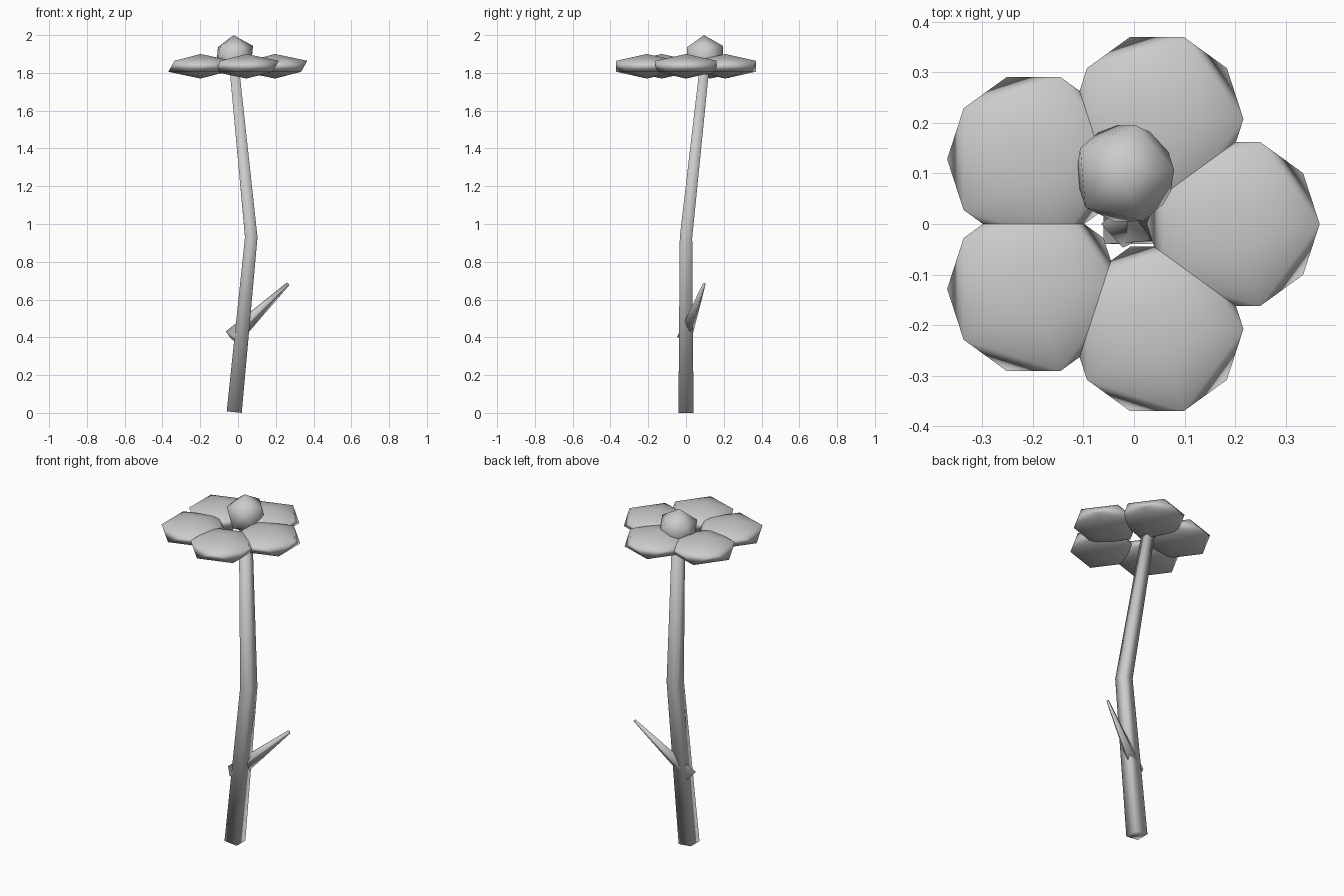
import bpy, math
from mathutils import Vector

if "Cube" in bpy.data.objects:
    bpy.data.objects.remove(bpy.data.objects["Cube"])


def ring(center, direction, corners):
    """Cross-section corners placed square to a direction."""
    d = Vector(direction).normalized()
    side = Vector((0, 1, 0))
    side = (side - d * side.dot(d)).normalized()
    across = side.cross(d)
    return [Vector(center) + across * a + side * b for a, b in corners]


def tube(name, rings):
    """Closed smooth-shaded tube through four-sided rings."""
    n = 4
    verts = [v for r in rings for v in r]
    faces = [tuple(reversed(range(n))),
             tuple(range(len(verts) - n, len(verts)))]
    for k in range(len(rings) - 1):
        for i in range(n):
            j = (i + 1) % n
            faces.append((k * n + i, k * n + j, (k + 1) * n + j, (k + 1) * n + i))
    mesh = bpy.data.meshes.new(name)
    mesh.from_pydata(verts, [], faces)
    mesh.shade_smooth()
    ob = bpy.data.objects.new(name, mesh)
    bpy.context.collection.objects.link(ob)
    return ob


def ball(name, center, scale, rotation=(0, 0, 0)):
    """Smooth-shaded twenty-sided ball."""
    bpy.ops.mesh.primitive_ico_sphere_add(subdivisions=1, radius=1,
                                          location=center, rotation=rotation)
    ob = bpy.context.object
    ob.name = name
    ob.scale = scale
    bpy.ops.object.shade_smooth()
    return ob


def square(h):
    return [(-h, -h), (h, -h), (h, h), (-h, h)]


# Bent, tapering square stem
foot, bend, top = Vector((-0.02, 0, 0.004)), Vector((0.07, 0, 0.93)), Vector((-0.022, 0.1, 1.85))
low, high = (bend - foot).normalized(), (top - bend).normalized()
tube("stem", [ring(foot, low, square(0.04)),
              ring(bend, low + high, square(0.033)),
              ring(top, high, square(0.025))])

# Pointed side shoot with a diamond section
base, tip = Vector((-0.03, 0, 0.395)), Vector((0.265, 0.098, 0.682))
diamond = [(-0.05, 0), (0, -0.048), (0.045, 0), (0, 0.03)]
tube("side_shoot", [ring(base, tip - base, diamond),
                    ring(tip, tip - base, [(a * 0.2, b * 0.2) for a, b in diamond])])

# Ring of five flattened petals
for i in range(5):
    a = math.radians(72 * i)
    ball(f"petal_{i + 1}",
         (-0.022 + 0.218 * math.cos(a), 0.218 * math.sin(a), 1.835),
         (0.191, 0.191, 0.065))

# Flower centre
ball("flower_centre", (-0.018, 0.1, 1.888), (0.112, 0.112, 0.112),
     (math.radians(2), math.radians(-3), math.radians(5)))
